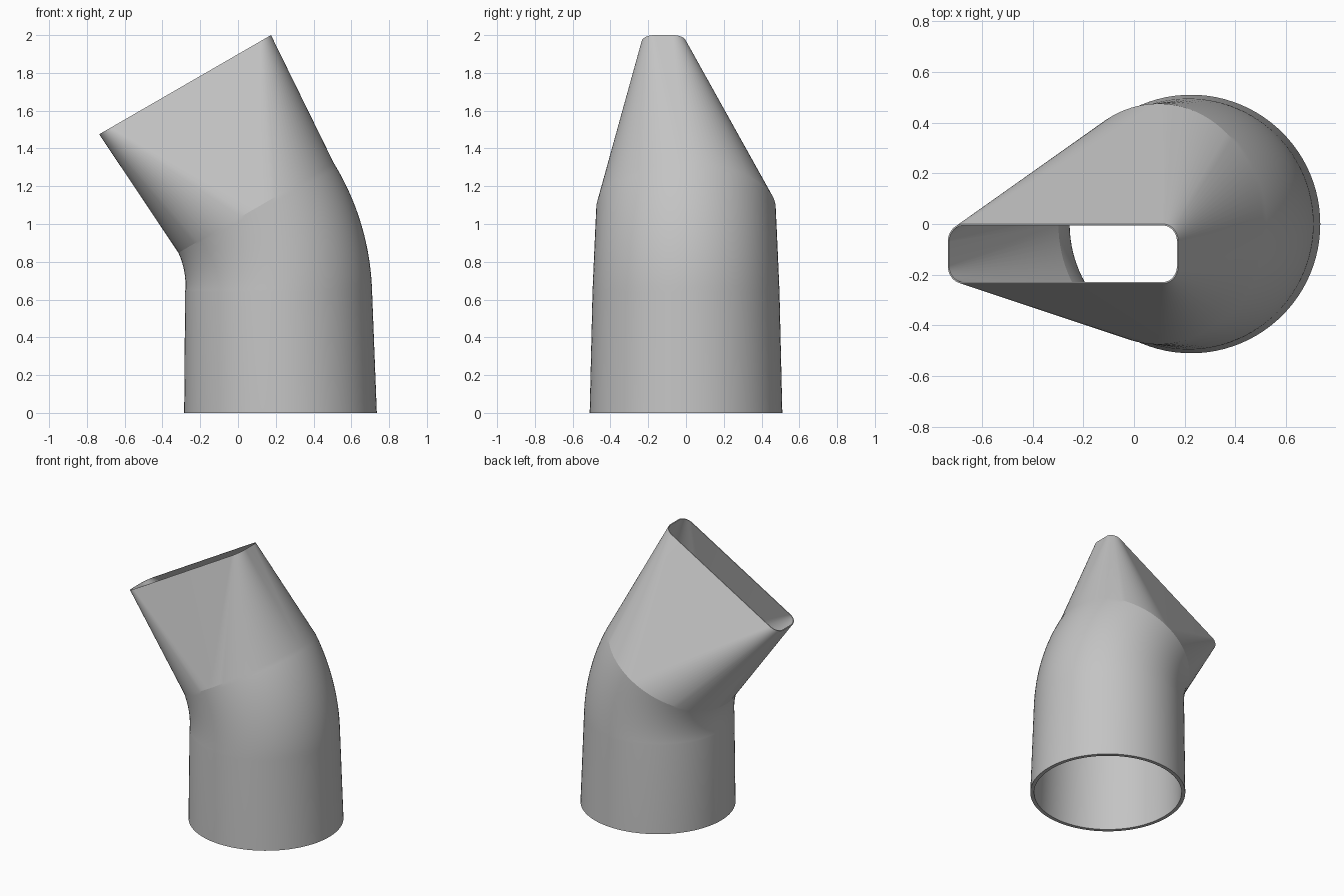
import bpy
import bmesh
from math import sin, cos, pi, radians
from mathutils import Vector

cube = bpy.data.objects.get("Cube")
if cube:
    bpy.data.objects.remove(cube, do_unlink=True)

CORNER_STEPS = 24      # segments per quarter turn
BEND_STEPS = 24
BEND = radians(30)
PIVOT = Vector((-0.675, 0, 0.64))
BEND_RADIUS = 0.9 - 0.01
AXIS_X = PIVOT.x + BEND_RADIUS


def section(centre, tilt, half_u, half_v, corner):
    """Rounded rectangle ring across the tube; a circle when corner equals both halves."""
    u, v = Vector((cos(tilt), 0, sin(tilt))), Vector((0, 1, 0))
    ring = []
    for quarter, (su, sv) in enumerate(((1, 1), (-1, 1), (-1, -1), (1, -1))):
        for i in range(CORNER_STEPS + 1):
            a = (quarter + i / CORNER_STEPS) * pi / 2
            ring.append(centre + u * (su * (half_u - corner) + corner * cos(a))
                        + v * (sv * (half_v - corner) + corner * sin(a)))
    return ring


def skin(inside):
    """Rings of one wall surface, from the round inlet up to the flat slot."""
    wall = 0.025 if inside else 0
    r = 0.51 - wall
    rings = [section(Vector((AXIS_X + 0.01, 0, 0)), 0, r, r, r)]
    # swept elbow, tapering slightly
    for i in range(BEND_STEPS + 1):
        t = i / BEND_STEPS
        a = BEND * t
        r = 0.495 - 0.02 * t - wall * (1 - 0.2 * t)
        centre = PIVOT + BEND_RADIUS * Vector((cos(a), 0, sin(a)))
        rings.append(section(centre, a, r, r, r))
    # slot outlet
    lip = 0.006 if inside else 0
    rings.append(section(Vector((-0.28, -0.1175, 1.7375)), BEND,
                         0.525 - lip, 0.1175 - lip, 0.07 - lip))
    return rings


# nozzle shell: outer skin up, inner skin down, closed at both rims
rings = skin(False) + skin(True)[::-1]
bm = bmesh.new()
loops = [[bm.verts.new(p) for p in ring] for ring in rings]
for k, low in enumerate(loops):
    high = loops[(k + 1) % len(loops)]
    for i in range(len(low)):
        j = (i + 1) % len(low)
        bm.faces.new((low[i], low[j], high[j], high[i]))
bmesh.ops.remove_doubles(bm, verts=bm.verts, dist=1e-5)
bmesh.ops.recalc_face_normals(bm, faces=bm.faces)

mesh = bpy.data.meshes.new("nozzle_shell")
bm.to_mesh(mesh)
bm.free()
nozzle = bpy.data.objects.new("nozzle_shell", mesh)
bpy.context.collection.objects.link(nozzle)

# single grey plastic
grey = bpy.data.materials.new("grey_plastic")
grey.use_nodes = True
colour = (0.55, 0.55, 0.55, 1)
grey.diffuse_color = colour
grey.node_tree.nodes["Principled BSDF"].inputs["Base Color"].default_value = colour
mesh.materials.append(grey)

# smooth walls, crisp rims and crisp seam where the slot section starts
bpy.ops.object.select_all(action='DESELECT')
nozzle.select_set(True)
bpy.context.view_layer.objects.active = nozzle
bpy.ops.object.shade_smooth_by_angle(angle=radians(8))
